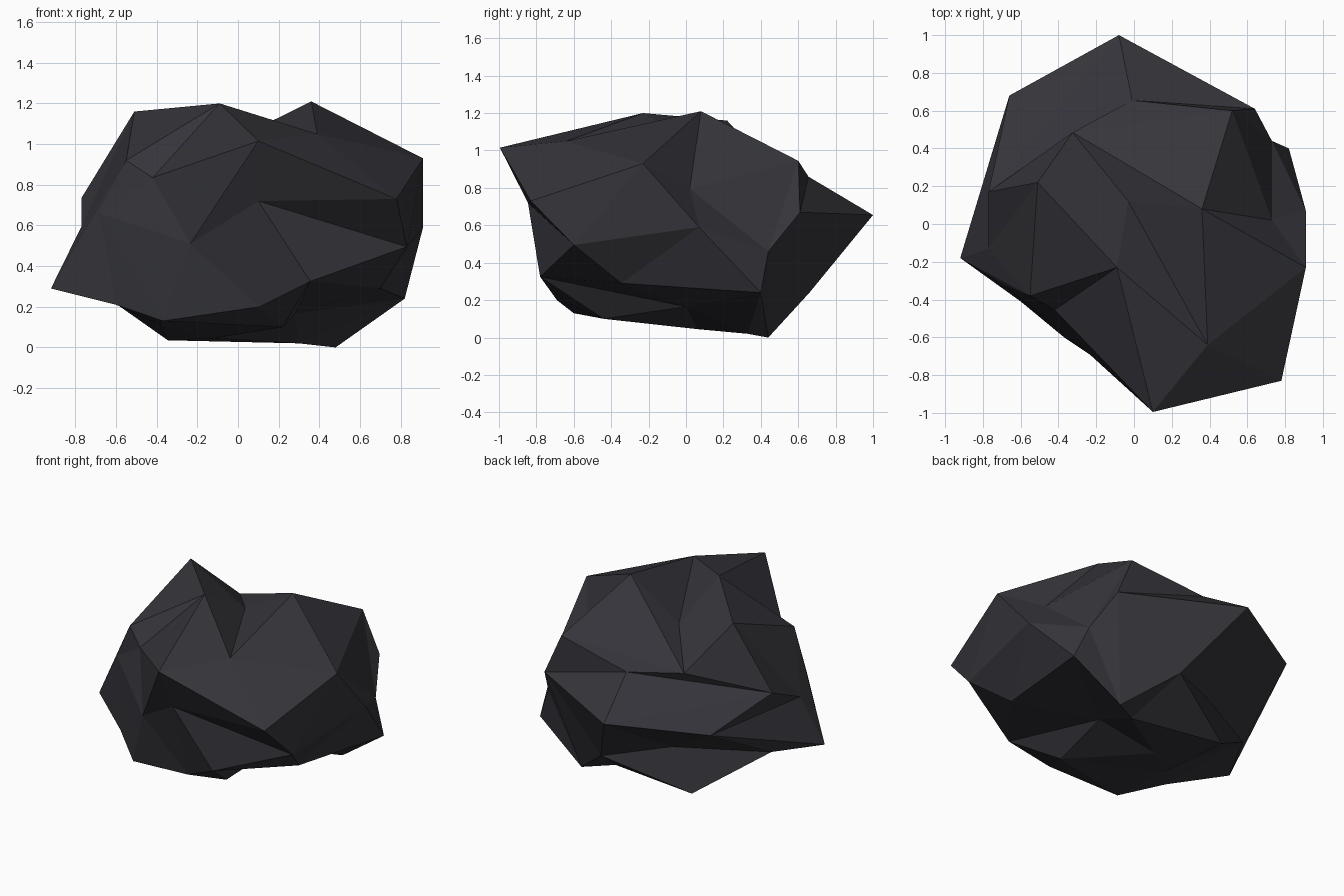
import bpy, bmesh

# Faceted boulder: a once-subdivided icosahedron, each ring pushed to its own place.
# Rings run from the top to the bottom, anticlockwise seen from above.
crown = (-0.03, 0.12, 0.99)
shoulder = [(0.39, -0.64, 1.05), (0.36, 0.08, 1.21), (-0.325, 0.485, 0.87),
            (-0.51, 0.22, 1.16), (-0.09, -0.23, 1.20)]
upper = [(0.78, -0.83, 0.73), (0.73, 0.02, 0.795), (-0.01, 0.655, 0.86),
         (-0.77, -0.13, 0.595), (-0.42, -0.455, 0.835)]
upper_mid = [(0.91, -0.23, 0.93), (0.52, 0.60, 0.945), (-0.77, 0.17, 0.735),
             (-0.55, -0.38, 0.92), (0.10, -0.995, 1.015)]
belt = [(0.10, -0.845, 0.72), (0.83, -0.60, 0.495), (0.91, 0.07, 0.59),
        (0.73, 0.44, 0.46), (0.64, 0.61, 0.67), (-0.08, 1.0, 0.655),
        (-0.66, 0.68, 0.61), (-0.92, -0.18, 0.29), (-0.68, -0.33, 0.66),
        (-0.235, -0.69, 0.51)]
lower = [(0.70, -0.345, 0.29), (0.48, 0.44, 0.0), (-0.20, 0.44, 0.32),
         (-0.60, -0.41, 0.21), (0.105, -0.69, 0.20)]
lower_mid = [(0.82, 0.40, 0.24), (0.18, 0.66, 0.24), (-0.75, 0.15, 0.32),
             (-0.37, -0.60, 0.13), (0.355, -0.78, 0.325)]
foot = [(0.28, 0.0, 0.165), (0.30, 0.33, 0.02), (-0.345, 0.43, 0.035),
        (-0.38, -0.18, 0.11), (0.22, -0.44, 0.10)]
base = (-0.12, 0.06, 0.045)

bm = bmesh.new()


def ring(points):
    return [bm.verts.new(p) for p in points]


def split_triangle(a, b, c, ab, bc, ca):
    """One large icosahedron face cut into four facets."""
    for tri in ((a, ab, ca), (ab, b, bc), (ca, bc, c), (ab, bc, ca)):
        bm.faces.new(tri)


P, Q = ring([crown, base])
M, U, R, E = ring(shoulder), ring(upper), ring(upper_mid), ring(belt)
L, S, N = ring(lower), ring(lower_mid), ring(foot)

for k in range(5):
    j = (k + 1) % 5
    split_triangle(P, U[k], U[j], M[k], R[k], M[j])                  # top
    split_triangle(U[k], L[k], U[j], E[2 * k + 1], E[2 * j], R[k])   # upper side
    split_triangle(U[j], L[k], L[j], E[2 * j], S[k], E[2 * j + 1])   # lower side
    split_triangle(Q, L[j], L[k], N[j], S[k], N[k])                  # underside

mesh = bpy.data.meshes.new("boulder")
bm.to_mesh(mesh)
bm.free()

# Dark slate colour
slate = bpy.data.materials.new("dark slate")
slate.diffuse_color = (0.035, 0.035, 0.043, 1)
mesh.materials.append(slate)

boulder = bpy.data.objects.new("boulder", mesh)
bpy.context.collection.objects.link(boulder)
